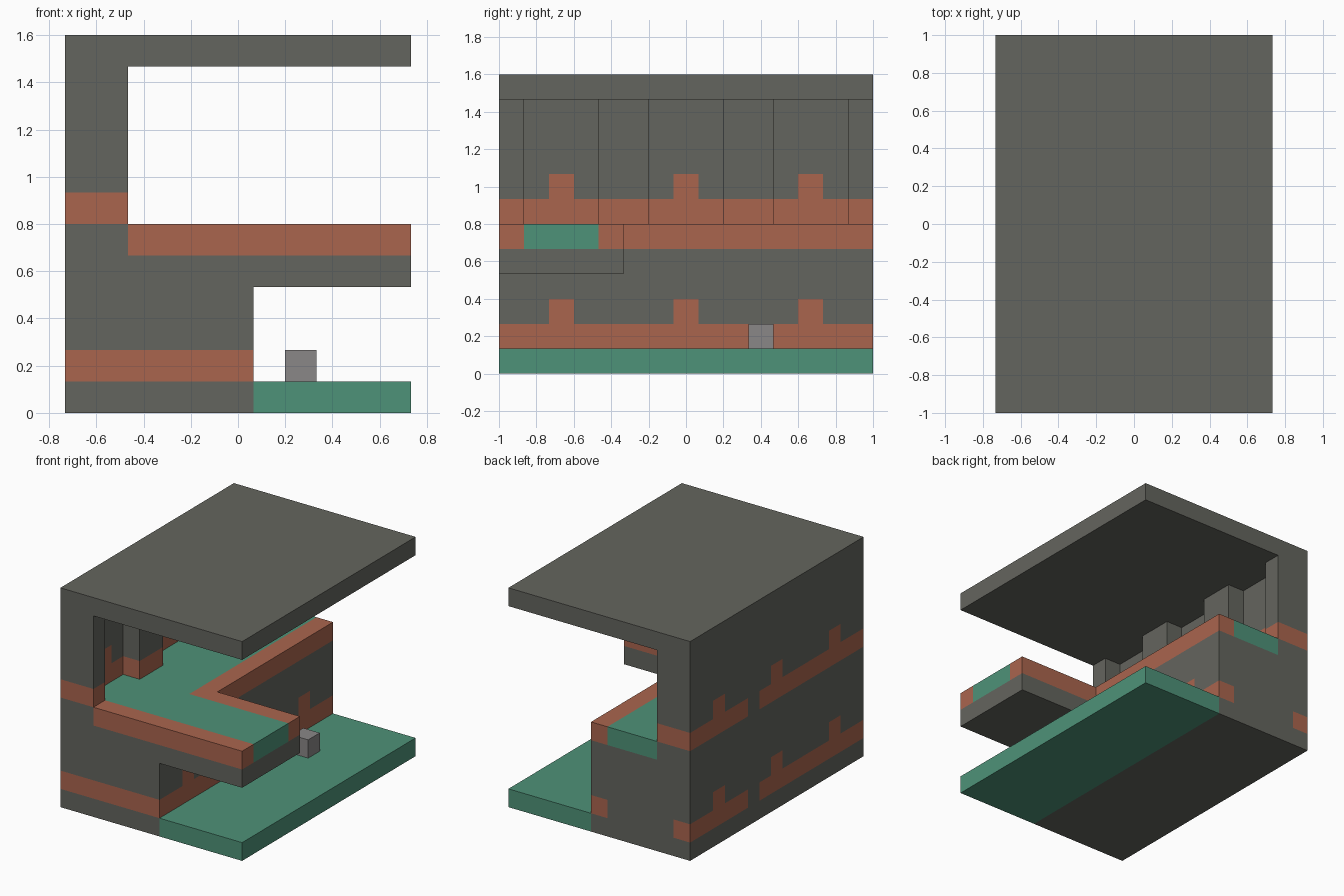
import bpy, bmesh
from mathutils import Vector

if "Cube" in bpy.data.objects:
    bpy.data.objects.remove(bpy.data.objects["Cube"])

UNIT = 2 / 15                      # one building block
ORIGIN = Vector((5.5, 7.5, 0))     # block-grid point placed at the world origin


def material(name, rgb):
    mat = bpy.data.materials.new(name)
    mat.use_nodes = True
    mat.diffuse_color = (*rgb, 1)
    mat.node_tree.nodes["Principled BSDF"].inputs["Base Color"].default_value = (*rgb, 1)
    return mat


STONE, BRICK, GREEN, PALE = range(4)
MATERIALS = [
    material("dark stone", (.127, .130, .112)),
    material("terracotta", (.402, .130, .076)),
    material("green floor", (.076, .287, .188)),
    material("pale stone", (.254, .243, .243)),
]

# Parts as block-grid boxes: low corner, high corner
PARTS = {
    "ground_slab": ((6, 0, 0), (11, 15, 1)),
    "lower_storey": ((0, 0, 0), (6, 15, 6)),
    "balcony": ((6, 0, 4), (11, 5, 6)),
    "upper_wall": ((0, 0, 6), (1, 15, 11)),
    "roof": ((0, 0, 11), (11, 15, 12)),
    "bollard": ((7, 10, 1), (8, 11, 2)),
}
for i, (start, end) in enumerate([(0, 1), (4, 6), (9, 11), (14, 15)]):
    PARTS[f"wall_pillar_{i + 1}"] = ((1, start, 6), (2, end, 11))


def covered(p, own):
    """True if another part fills the block at p."""
    return any(all(lo[k] < p[k] < hi[k] for k in range(3))
               for name, (lo, hi) in PARTS.items() if name != own)


def battlement(cell, n, base):
    """Brick band with merlons on the long sides."""
    left_side = n.x < -.5
    if base < cell.z < base + 1:
        return not (left_side and int(cell.y) == 9)
    merlon_row = base + 1 < cell.z < base + 2
    return merlon_row and abs(n.x) > .5 and int(cell.y) in (2, 7, 12)


def colour(part, cell, n):
    if part == "ground_slab":
        return GREEN
    if part == "bollard":
        return PALE
    if part == "roof":
        return STONE
    # Upper floor: green deck inside a brick border
    if part in ("lower_storey", "balcony") and cell.z > 5:
        if cell.x < 2 and n.z < .5:
            return STONE
        deck = cell.y > 1 and (cell.x < 5 or cell.y < 4)
        return GREEN if deck else BRICK
    if part == "balcony" or abs(n.z) > .5:
        return STONE
    # Rear of the lower storey keeps only the band's corner blocks
    if part == "lower_storey":
        if n.y > .5 and 1 < cell.x < 5:
            return STONE
        return BRICK if battlement(cell, n, 1) else STONE
    return BRICK if battlement(cell, n, 6) else STONE


def build(name, lo, hi):
    lo, hi = Vector(lo), Vector(hi)
    bm = bmesh.new()
    bmesh.ops.create_cube(bm, size=1)
    for v in bm.verts:
        v.co = Vector((v.co[k] + .5) * (hi[k] - lo[k]) + lo[k] for k in range(3))
    # Cut along the block grid
    for axis in range(3):
        n = Vector((0, 0, 0))
        n[axis] = 1
        for level in range(int(lo[axis]) + 1, int(hi[axis])):
            bmesh.ops.bisect_plane(bm, geom=bm.verts[:] + bm.edges[:] + bm.faces[:],
                                   plane_co=n * level, plane_no=n)
    bm.normal_update()
    # Colour the visible faces, drop those buried against other parts
    buried = []
    for f in bm.faces:
        c = f.calc_center_median()
        if covered(c + f.normal * .5, name):
            buried.append(f)
        f.material_index = colour(name, c - f.normal * .5, f.normal)
    bmesh.ops.delete(bm, geom=buried, context="FACES")
    bmesh.ops.dissolve_limit(bm, angle_limit=.01, verts=bm.verts[:], edges=bm.edges[:],
                             delimit={"MATERIAL"})
    for v in bm.verts:
        v.co = (v.co - ORIGIN) * UNIT
    mesh = bpy.data.meshes.new(name)
    for mat in MATERIALS:
        mesh.materials.append(mat)
    bm.to_mesh(mesh)
    bm.free()
    bpy.context.collection.objects.link(bpy.data.objects.new(name, mesh))


for part_name, (low, high) in PARTS.items():
    build(part_name, low, high)
